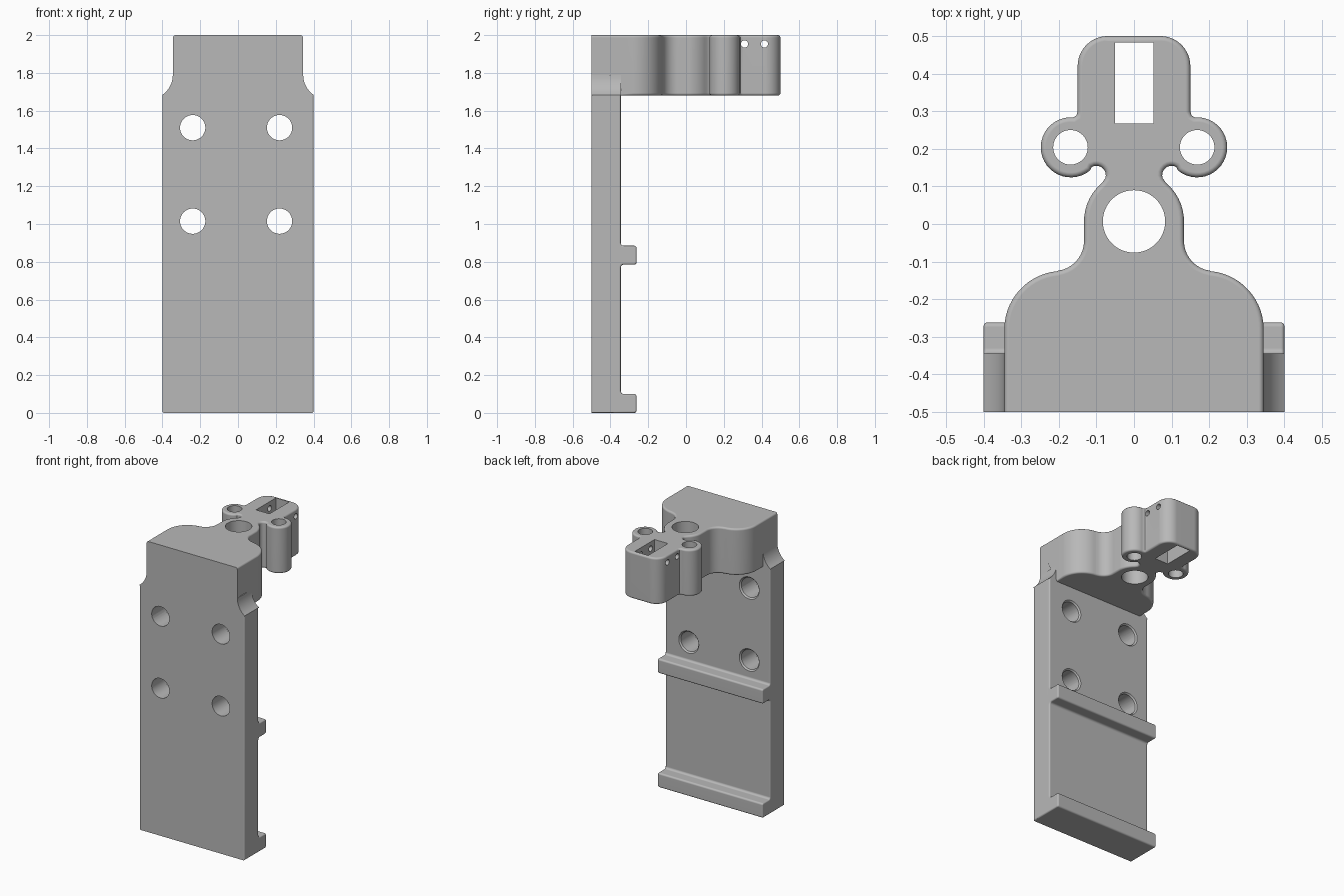
import bpy, bmesh
from math import sin, cos, radians, pi
from mathutils import Matrix, Vector

cube = bpy.data.objects.get("Cube")
if cube:
    bpy.data.objects.remove(cube, do_unlink=True)

grey = bpy.data.materials.new("plain_grey")
grey.use_nodes = True
colour = (0.48, 0.48, 0.48, 1)
grey.diffuse_color = colour
grey.node_tree.nodes["Principled BSDF"].inputs["Base Color"].default_value = colour

BACK = -0.345   # rear face of the plate
DECK = 1.68     # underside of the head


def arc(cx, cy, r, start, end, n=6):
    steps = [radians(start + (end - start) * i / n) for i in range(n + 1)]
    return [(cx + r * cos(a), cy + r * sin(a)) for a in steps]


def add_object(name, bm):
    mesh = bpy.data.meshes.new(name)
    bm.to_mesh(mesh)
    bm.free()
    mesh.materials.append(grey)
    ob = bpy.data.objects.new(name, mesh)
    bpy.context.collection.objects.link(ob)
    return ob


def prism(name, outline, place, low, high, round_rule=None, width=0.01):
    """Extrude an outline and round the edges picked by the rule."""
    bm = bmesh.new()
    rings = [[bm.verts.new(place(u, v, w)) for u, v in outline] for w in (low, high)]
    a, b = rings
    bm.faces.new(a)
    bm.faces.new(b)
    for i in range(len(a)):
        j = (i + 1) % len(a)
        bm.faces.new((a[i], a[j], b[j], b[i]))
    bmesh.ops.recalc_face_normals(bm, faces=bm.faces)
    if round_rule:
        edges = [e for e in bm.edges if round_rule(e.verts[0].co, e.verts[1].co)]
        bmesh.ops.bevel(bm, geom=edges, offset=width, segments=3,
                        profile=0.5, affect='EDGES')
        bmesh.ops.recalc_face_normals(bm, faces=bm.faces)
    return add_object(name, bm)


def cut(target, cutter):
    cutter.hide_render = True
    mod = target.modifiers.new("cut", 'BOOLEAN')
    mod.operation = 'DIFFERENCE'
    mod.solver = 'EXACT'
    mod.object = cutter
    bpy.context.view_layer.objects.active = target
    bpy.ops.object.modifier_apply(modifier=mod.name)
    bpy.data.objects.remove(cutter, do_unlink=True)


def drill(target, centre, axis, r1, r2=None, depth=1.0):
    turn = Vector((0, 0, 1)).rotation_difference(Vector(axis)).to_matrix().to_4x4()
    bm = bmesh.new()
    bmesh.ops.create_cone(bm, cap_ends=True, segments=48, radius1=r1,
                          radius2=r2 or r1, depth=depth,
                          matrix=Matrix.Translation(centre) @ turn)
    cut(target, add_object("drill", bm))


# Back plate with two filleted ledges, as a side profile
side = [(-0.5, 0)]
for z0, z1 in ((0, 0.1), (0.785, 0.885)):
    if z0:
        side += arc(-0.33, z0 - 0.015, 0.015, 180, 90, 4)
    side += arc(-0.274, z0 + 0.012, 0.012, 270, 360, 4)
    side += arc(-0.274, z1 - 0.012, 0.012, 0, 90, 4)
    side += arc(-0.33, z1 + 0.015, 0.015, 270, 180, 4)
side += [(BACK, DECK), (-0.5, DECK)]


def plate_rim(p, q):
    return abs(p.x - q.x) < 1e-5 and not (p.z > DECK - 0.01 and q.z > DECK - 0.01)


plate = prism("back_plate", side, lambda u, v, w: (w, u, v), -0.4, 0.4, plate_rim, 0.009)

# Four mounting holes, eased on the rear face
for x in (-0.24, 0.22):
    for z in (1.015, 1.51):
        drill(plate, (x, -0.42, z), (0, 1, 0), 0.067)
        drill(plate, (x, BACK, z), (0, 1, 0), 0.056, 0.096, 0.04)

# Curved shoulders between plate and head
shoulder = [(0.34, DECK), (0.4, DECK)] + arc(0.475, 1.79, 0.13, 235, 180, 8) + [(0.34, 1.79)]
shoulders = [prism(name, shoulder, lambda u, v, w, s=s: (s * u, w, v), -0.5, BACK)
             for name, s in (("left_shoulder", 1), ("right_shoulder", -1))]

# Head outline, half of it mirrored
half = [(0.345, -0.5), (0.345, BACK)]
half += arc(0.19, -0.28, 0.155, 0, 85, 14)
half += arc(0.213, -0.045, 0.08, 262, 180, 10)
half += arc(0, 0.007, 0.133, 5, 50, 6)
half += arc(0.1, 0.13, 0.025, 200, 60, 8)
half += arc(0.168, 0.204, 0.08, 230, 455, 24)
half += [(0.153, 0.289), (0.15, 0.3)]
half += arc(0.07, 0.42, 0.08, 0, 90, 10)
outline = half + [(-x, y) for x, y in reversed(half)]


def head_rim(p, q):
    if abs(p.z - q.z) > 1e-5:
        return False
    if p.z > 1.9:
        return max(p.y, q.y) > -0.49
    return max(p.y, q.y) > BACK + 0.001


head = prism("head", outline, lambda u, v, w: (u, v, w), DECK, 2, head_rim, 0.013)

# Bores, slot and cross pin holes through the head
drill(head, (0, 0.007, 1.84), (0, 0, 1), 0.083)
for x in (-0.169, 0.168):
    drill(head, (x, 0.204, 1.84), (0, 0, 1), 0.046)
slot = [(-0.05, 0.268), (0.052, 0.268), (0.052, 0.483), (-0.05, 0.483)]
cut(head, prism("slot_cutter", slot, lambda u, v, w: (u, v, w), 1.5, 2.2))
for y in (0.31, 0.415):
    drill(head, (0, y, 1.953), (1, 0, 0), 0.019)

# Smooth shading with crisp edges
bpy.ops.object.select_all(action='DESELECT')
for ob in [plate, head] + shoulders:
    ob.select_set(True)
    bpy.context.view_layer.objects.active = ob
bpy.ops.object.shade_smooth_by_angle(angle=radians(35))
for ob in [plate, head] + shoulders:
    ob.modifiers.new("even_normals", 'WEIGHTED_NORMAL').keep_sharp = True
